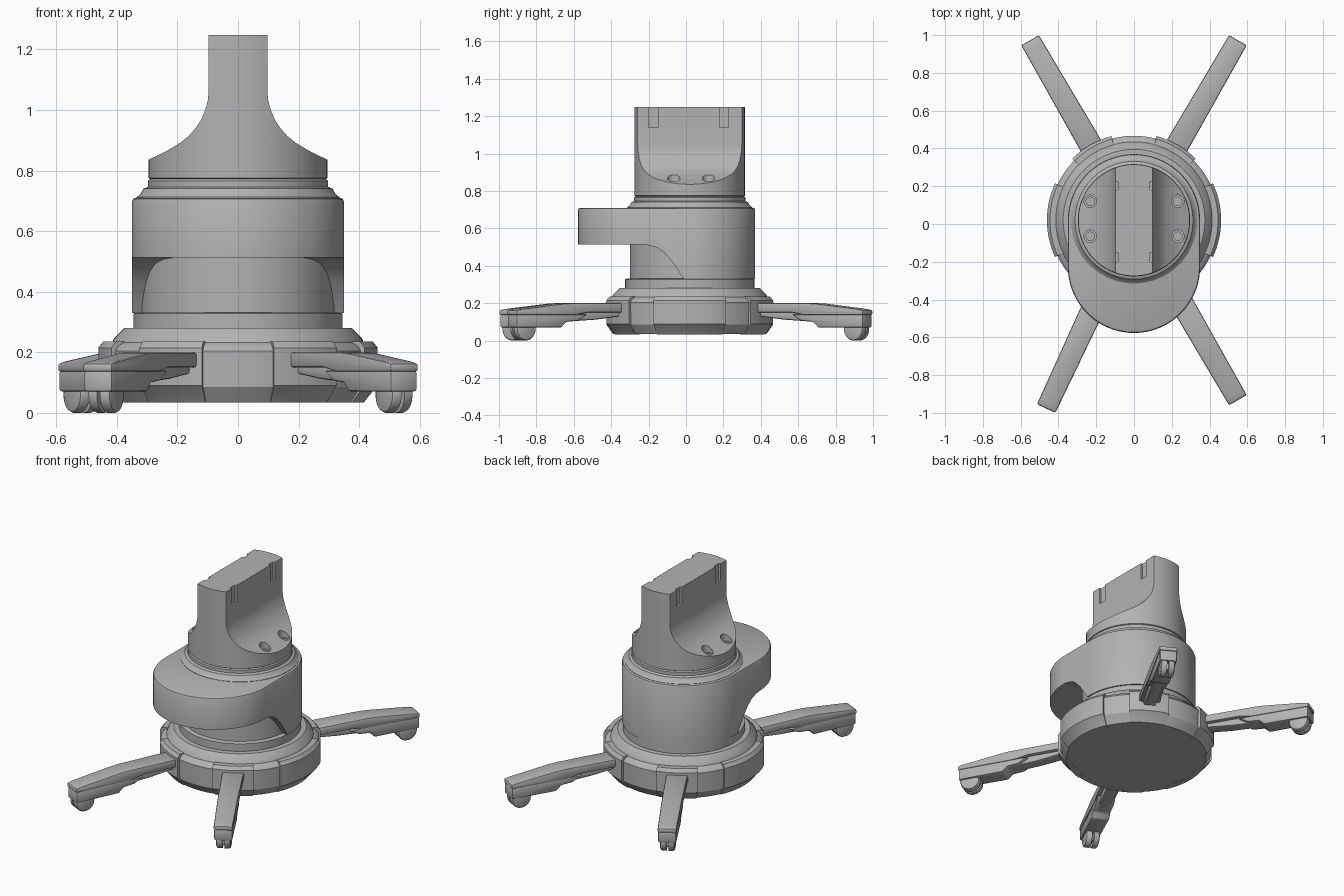
import bpy, bmesh, math
from math import sin, cos, pi, radians

if "Cube" in bpy.data.objects:
    bpy.data.objects.remove(bpy.data.objects["Cube"])

CY = 0.02  # y position of the main axis
grey = bpy.data.materials.new("mid grey")
grey.diffuse_color = (0.45, 0.45, 0.45, 1)
grey.use_nodes = True
grey.node_tree.nodes["Principled BSDF"].inputs["Base Color"].default_value = grey.diffuse_color


def loft(name, rings, closed=False):
    """Skin a row of closed point loops and cap the ends."""
    bm = bmesh.new()
    vs = [[bm.verts.new(p) for p in r] for r in rings]
    n = len(vs[0])
    for a, b in zip(vs, vs[1:]):
        for i in range(n):
            j = (i + 1) % n
            bm.faces.new((a[i], a[j], b[j], b[i]))
    bm.faces.new(vs[0])
    bm.faces.new(vs[-1])
    bmesh.ops.recalc_face_normals(bm, faces=bm.faces)
    me = bpy.data.meshes.new(name)
    bm.to_mesh(me)
    bm.free()
    me.materials.append(grey)
    ob = bpy.data.objects.new(name, me)
    bpy.context.collection.objects.link(ob)
    return ob


def circle(r, z, x=0, y=CY, n=128):
    return [(x + r * cos(2 * pi * i / n), y + r * sin(2 * pi * i / n), z) for i in range(n)]


def lathe(name, profile):
    return loft(name, [circle(r, z) for r, z in profile])


def sector(name, profile, mid, half, steps=24):
    angs = [radians(mid - half + 2 * half * i / steps) for i in range(steps + 1)]
    return loft(name, [[(r * cos(a), CY + r * sin(a), z) for r, z in profile] for a in angs])


def prism_x(name, pts, lo, hi):  # (y, z) outline
    return loft(name, [[(x, y, z) for y, z in pts] for x in (lo, hi)])


def prism_y(name, pts, lo, hi):  # (x, z) outline
    return loft(name, [[(x, y, z) for x, z in pts] for y in (lo, hi)])


def bake(ob):
    dg = bpy.context.evaluated_depsgraph_get()
    me = bpy.data.meshes.new_from_object(ob.evaluated_get(dg))
    ob.modifiers.clear()
    ob.data = me


def boolean(ob, cutter, op='DIFFERENCE'):
    m = ob.modifiers.new("cut", 'BOOLEAN')
    m.operation, m.object, m.solver = op, cutter, 'EXACT'
    bake(ob)
    bpy.data.objects.remove(cutter)


def bevel(ob, w, seg=2):
    m = ob.modifiers.new("bevel", 'BEVEL')
    m.width, m.segments, m.limit_method, m.angle_limit = w, seg, 'ANGLE', radians(35)
    bake(ob)


# Round base with a sloped shoulder
lathe("base_core", [(.41, .035), (.445, .085), (.447, .205), (.435, .222), (.415, .232),
                    (.41, .245), (.375, .28), (.345, .281), (.345, .328), (.335, .332)])
# Raised pads around the base: wide at the sides, narrow at the legs
pad = [(.38, .034), (.415, .034), (.455, .085), (.461, .09), (.461, .215), (.445, .235), (.38, .236)]
for i, (mid, half) in enumerate([(0, 25), (180, 25), (60, 15), (120, 15), (240, 15), (300, 15)]):
    sector(f"base_pad_{i + 1}", pad, mid, half)

# Inner column seen under the overhang
lathe("inner_column", [(.32, .32), (.32, .6)])


# Offset housing: rounded oblong, cut away under the front
def oblong(inset, z, n=48):
    r = .35 - inset
    back = [(r * cos(pi * i / n), CY + r * sin(pi * i / n), z) for i in range(n + 1)]
    front = [(r * cos(pi + pi * i / n), -.227 + r * sin(pi + pi * i / n), z) for i in range(n + 1)]
    return back + front


housing = loft("offset_housing", [oblong(0, .33), oblong(0, .698), oblong(.004, .706), oblong(.012, .71)])
boolean(housing, prism_x("cutter", [(-.7, .30), (-.7, .513), (-.22, .513), (-.185, .507), (-.15, .494),
                                    (-.115, .468), (-.08, .43), (-.045, .38), (-.015, .335), (.004, .30)],
                         -.5, .5))

# Stepped neck ring
lathe("neck_ring", [(.335, .70), (.335, .712), (.322, .722), (.312, .74), (.297, .746), (.297, .766), (.288, .774)])

# Top mount: cylinder flared down from a flat upright block
mount = lathe("top_mount", [(.285, .768), (.295, .775), (.295, 1.248)])
side = [(.31, .828), (.29, .838), (.235, .865), (.19, .892), (.163, .914), (.14, .94), (.122, .967),
        (.108, 1.0), (.1, 1.03), (.097, 1.06), (.097, 1.3)]
outline = [(.31, .7)] + side + [(-x, z) for x, z in reversed(side)] + [(-.31, .7)]
boolean(mount, prism_y("cutter", outline, -.5, .5), 'INTERSECT')
for sx in (-1, 1):
    # bolt holes with a counterbore
    for y in (.12, -.065):
        boolean(mount, loft("cutter", [circle(.033, .838, sx * .232, y, 32), circle(.033, 1.0, sx * .232, y, 32)]))
        boolean(mount, loft("cutter", [circle(.022, .80, sx * .232, y, 32), circle(.022, .9, sx * .232, y, 32)]))
    # shallow slots at the top edge
    for y0, y1 in ((-.2, -.15), (.18, .225)):
        boolean(mount, prism_x("cutter", [(y0, 1.14), (y1, 1.14), (y1, 1.3), (y0, 1.3)],
                               sx * .085, sx * .12))

# Leg parts, made once along +x and copied to each direction
flange = prism_y("leg_top", [(.38, .15), (.66, .15), (.74, .136), (1.10, .136), (1.10, .163), (1.06, .17),
                             (.82, .197), (.77, .2), (.38, .2)], -.06, .06)
web = prism_y("leg_web", [(.38, .125), (.46, .128), (.60, .112), (.80, .10), (.84, .16), (.38, .16)], -.036, .036)
heel = prism_y("leg_heel", [(.82, .07), (1.096, .07), (1.096, .14), (.66, .14), (.72, .106), (.79, .10)],
               -.057, .057)
for ob in (flange, web, heel):
    for v in ob.data.vertices:  # slight taper to the tip
        v.co.y *= 1.04 - .14 * (v.co.x - .4) / .7
    bevel(ob, .009)


def wheel(name, lo, hi):
    ring = lambda y, r: [(1.03 + r * cos(2 * pi * i / 40), y, .06 + r * sin(2 * pi * i / 40)) for i in range(40)]
    s = 1 if hi > lo else -1
    return loft(name, [ring(lo, .06), ring(hi - s * .012, .06), ring(hi - s * .004, .056), ring(hi, .046)])


wheels = [wheel("caster_wheel_a", .006, .042), wheel("caster_wheel_b", -.006, -.042)]
axle = prism_y("caster_axle", [(1.0, .03), (1.06, .03), (1.06, .1), (1.0, .1)], -.01, .01)

for ob in [flange, web, heel, axle] + wheels:
    for i, ang in enumerate((60, 120, 245, 300)):
        o = ob if i == 0 else ob.copy()
        if i:
            bpy.context.collection.objects.link(o)
            o.name = f"{ob.name}_{i + 1}"
        o.location = (0, CY, 0)
        o.rotation_euler = (0, 0, radians(ang))

# Smooth shading with sharp edges kept
bpy.ops.object.select_all(action='SELECT')
bpy.context.view_layer.objects.active = housing
bpy.ops.object.shade_smooth_by_angle(angle=radians(30))
